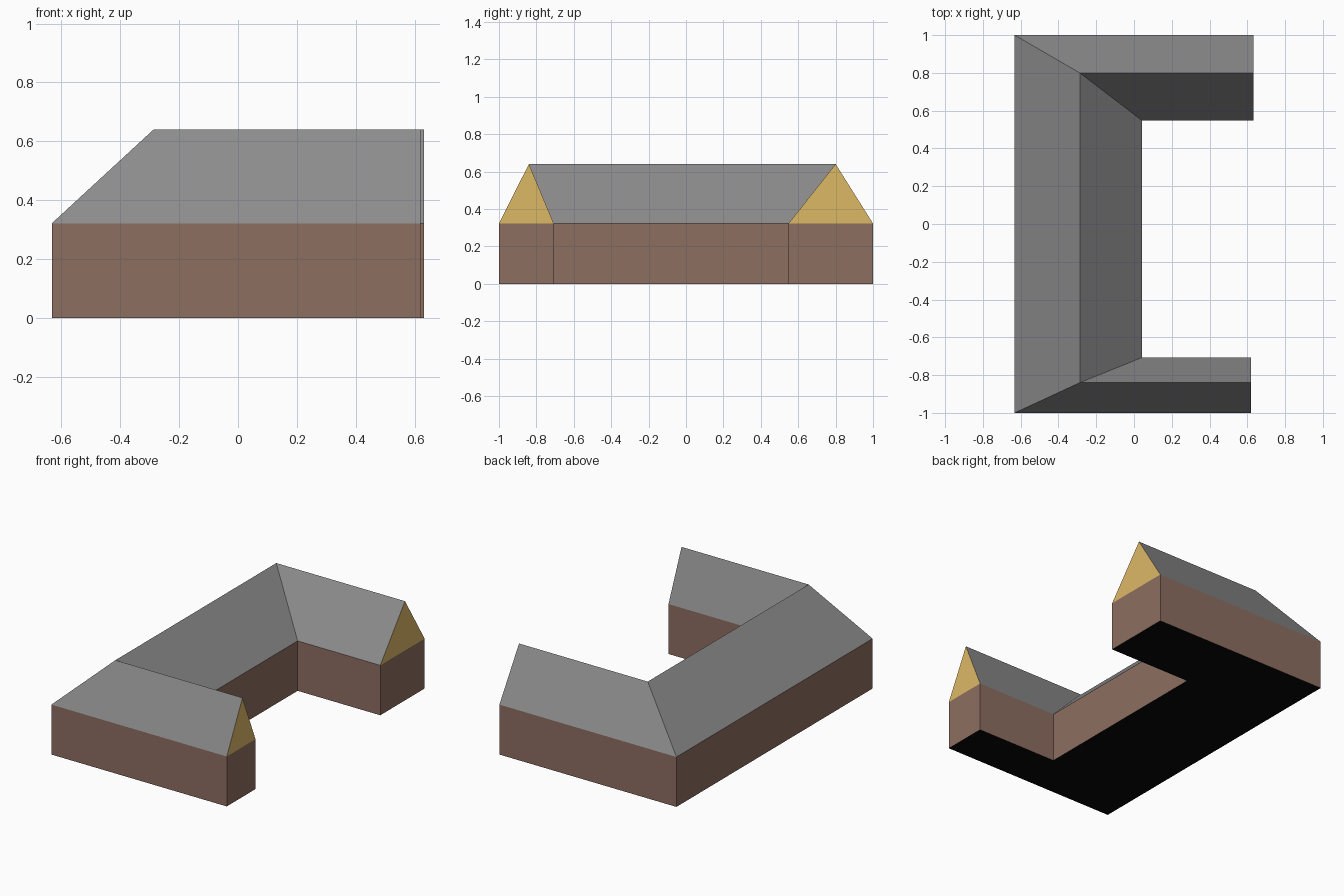
import bpy

if "Cube" in bpy.data.objects:
    bpy.data.objects.remove(bpy.data.objects["Cube"])

EAVE, RIDGE = 0.322, 0.64


def srgb(r, g, b):
    lin = [(c / 12.92 if c <= 0.04045 else ((c + 0.055) / 1.055) ** 2.4) for c in (r / 255, g / 255, b / 255)]
    return (*lin, 1.0)


def material(name, rgb):
    m = bpy.data.materials.new(name)
    m.diffuse_color = srgb(*rgb)
    m.use_nodes = True
    m.node_tree.nodes["Principled BSDF"].inputs["Base Color"].default_value = m.diffuse_color
    return m


brown = material("brown wall", (141, 110, 97))
grey = material("grey roof", (141, 140, 141))
gold = material("gold gable", (221, 185, 102))
black = material("black base", (8, 8, 8))

# Stations along the U-shaped plan: outer eave, ridge, inner eave (x, y)
stations = [
    ((0.62, -1.0), (0.62, -0.84), (0.62, -0.707)),       # front wing end
    ((-0.632, -1.0), (-0.287, -0.84), (0.042, -0.707)),  # front mitre
    ((-0.632, 1.0), (-0.287, 0.80), (0.042, 0.548)),     # back mitre
    ((0.632, 1.0), (0.632, 0.80), (0.632, 0.548)),       # back wing end
]


def at(p, z):
    return (p[0], p[1], z)


def build(name, polys, mat):
    """Make an object from polygons, sharing coincident corners."""
    verts = list(dict.fromkeys(v for p in polys for v in p))
    index = {v: i for i, v in enumerate(verts)}
    me = bpy.data.meshes.new(name)
    me.from_pydata(verts, [], [[index[v] for v in p] for p in polys])
    me.materials.append(mat)
    me.update()
    bpy.context.collection.objects.link(bpy.data.objects.new(name, me))


def wall(a, b):
    return [at(a, 0), at(b, 0), at(b, EAVE), at(a, EAVE)]


walls, roof, base = [], [], []
for (o1, r1, i1), (o2, r2, i2) in zip(stations, stations[1:]):
    walls += [wall(o2, o1), wall(i1, i2)]
    roof += [[at(o2, EAVE), at(o1, EAVE), at(r1, RIDGE), at(r2, RIDGE)],
             [at(i1, EAVE), at(i2, EAVE), at(r2, RIDGE), at(r1, RIDGE)]]
    base.append([at(o1, 0), at(o2, 0), at(i2, 0), at(i1, 0)])

# Wing ends: wall below the eave, gable triangle above
(fo, fr, fi), (bo, br, bi) = stations[0], stations[-1]
walls += [wall(fo, fi), wall(bi, bo)]
gables = [[at(fo, EAVE), at(fi, EAVE), at(fr, RIDGE)],
          [at(bi, EAVE), at(bo, EAVE), at(br, RIDGE)]]

build("walls", walls, brown)
build("roof", roof, grey)
build("gable_ends", gables, gold)
build("base_floor", base, black)
